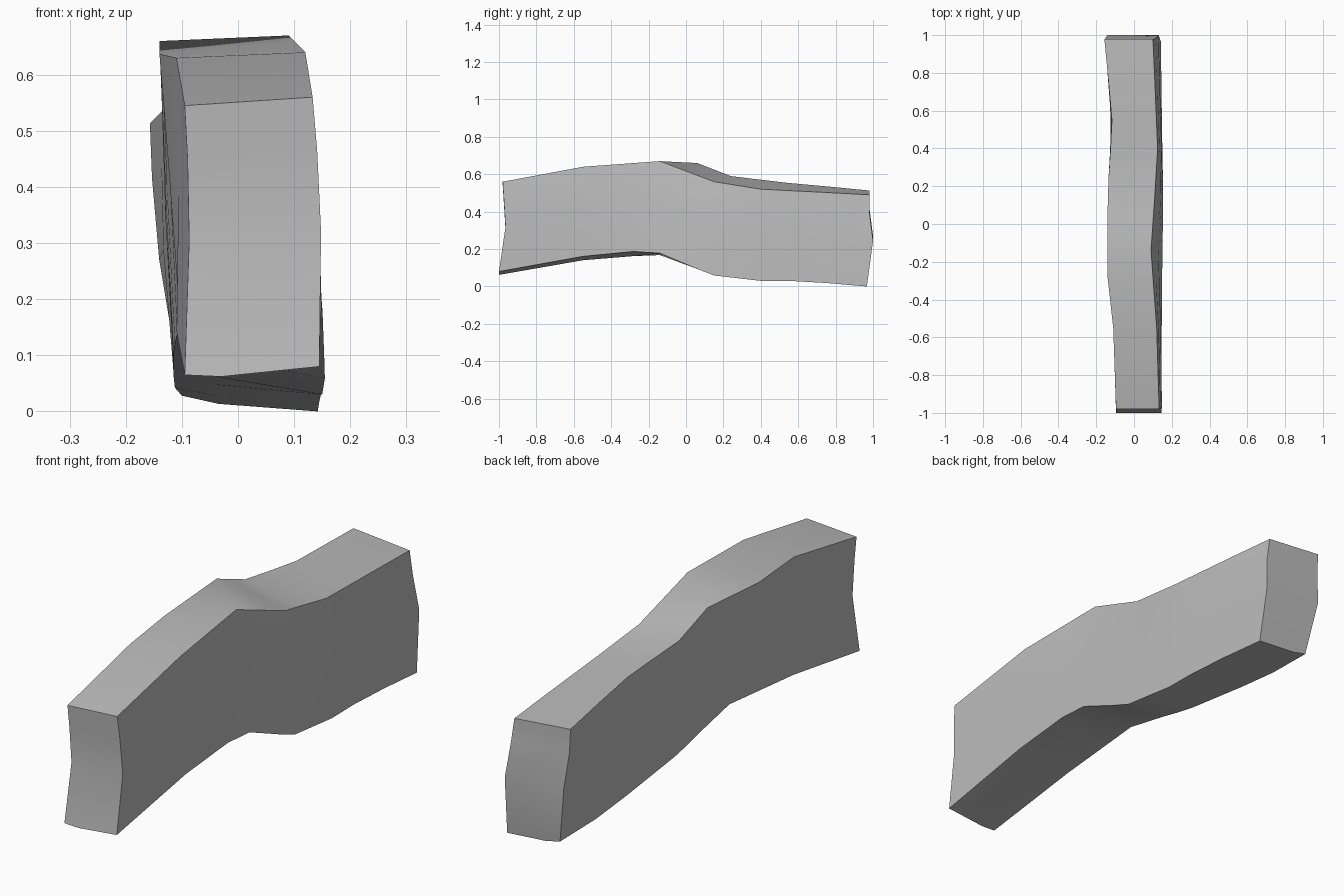
import bpy
import bmesh
from mathutils import Vector

default_cube = bpy.data.objects.get("Cube")
if default_cube:
    bpy.data.objects.remove(default_cube, do_unlink=True)

# Long edges of the warped beam, each as (y, x, z) points from front to back
top_right = [(-1, .133, .56), (-.55, .12, .64), (-.14, .09, .67),
             (.15, .11, .56), (.4, .125, .52), (1, .1, .49)]
top_left = [(-1, -.095, .545), (-.55, -.11, .63), (-.28, -.14, .637),
            (.06, -.14, .66), (.24, -.135, .59), (.53, -.115, .555), (1, -.157, .513)]
bottom_right = [(-1, .145, .08), (-.5, .147, .17), (-.18, .15, .195),
                (.14, .155, .06), (.4, .15, .03), (.6, .147, .03), (1, .142, 0)]
bottom_left = [(-1, -.095, .065), (-.58, -.11, .14), (-.12, -.1, .175),
               (.2, -.115, .11), (.7, -.115, .045), (1, -.1, .028)]

# Cross-section stations, heights up the sides, and the end faces' relief
stations = [-1, -.55, -.28, -.14, .06, .15, .24, .4, .55, .75, 1]
levels = [0, .5, .8, 1]
front_relief = [-1, -.965, -.974, -.98]
back_relief = [.967, 1, .981, .98]


def on_edge(edge, y):
    """Point on a long edge at depth y."""
    for start, end in zip(edge, edge[1:]):
        if y <= end[0]:
            t = (y - start[0]) / (end[0] - start[0])
            px, pz = (start[i] + (end[i] - start[i]) * t for i in (1, 2))
            return Vector((px, y, pz))


def cross_section(y):
    """Closed ring of points: up the right side, down the left, then the base."""
    tr, tl, br, bl = (on_edge(e, y) for e in (top_right, top_left, bottom_right, bottom_left))
    right, left = [], []
    for i, level in enumerate(levels):
        r, l = br.lerp(tr, level), bl.lerp(tl, level)
        bulge = 4 * level * (1 - level)
        r.x += .009 * bulge
        l.x -= (.002 + .01 * y) * bulge
        if y == stations[0]:
            r.y = l.y = front_relief[i]
        elif y == stations[-1]:
            r.y = l.y = back_relief[i]
        right.append(r)
        left.append(l)
    base = left[0].lerp(right[0], .27)
    base.z -= .007
    return right + left[::-1] + [base]


# Loft the beam through its cross-sections
bm = bmesh.new()
rings = [[bm.verts.new(p) for p in cross_section(y)] for y in stations]
count = len(rings[0])
for near, far in zip(rings, rings[1:]):
    for i in range(count):
        j = (i + 1) % count
        bm.faces.new((near[i], near[j], far[j], far[i]))

# Close both ends, level by level
for ring in (rings[0], rings[-1]):
    last = count - 2
    bm.faces.new((ring[0], ring[1], ring[last - 1], ring[last], ring[-1]))
    for i in range(1, len(levels) - 1):
        bm.faces.new((ring[i], ring[i + 1], ring[last - i - 1], ring[last - i]))
bmesh.ops.recalc_face_normals(bm, faces=bm.faces)

mesh = bpy.data.meshes.new("warped_beam")
bm.to_mesh(mesh)
bm.free()
beam = bpy.data.objects.new("warped_beam", mesh)
bpy.context.collection.objects.link(beam)

# Plain grey surface
grey = bpy.data.materials.new("light grey")
grey.use_nodes = True
colour = (.5, .5, .5, 1)
grey.diffuse_color = colour
grey.node_tree.nodes["Principled BSDF"].inputs["Base Color"].default_value = colour
mesh.materials.append(grey)

# Smooth sides with crisp corners
bpy.context.view_layer.objects.active = beam
beam.select_set(True)
bpy.ops.object.shade_smooth_by_angle(angle=.6)
